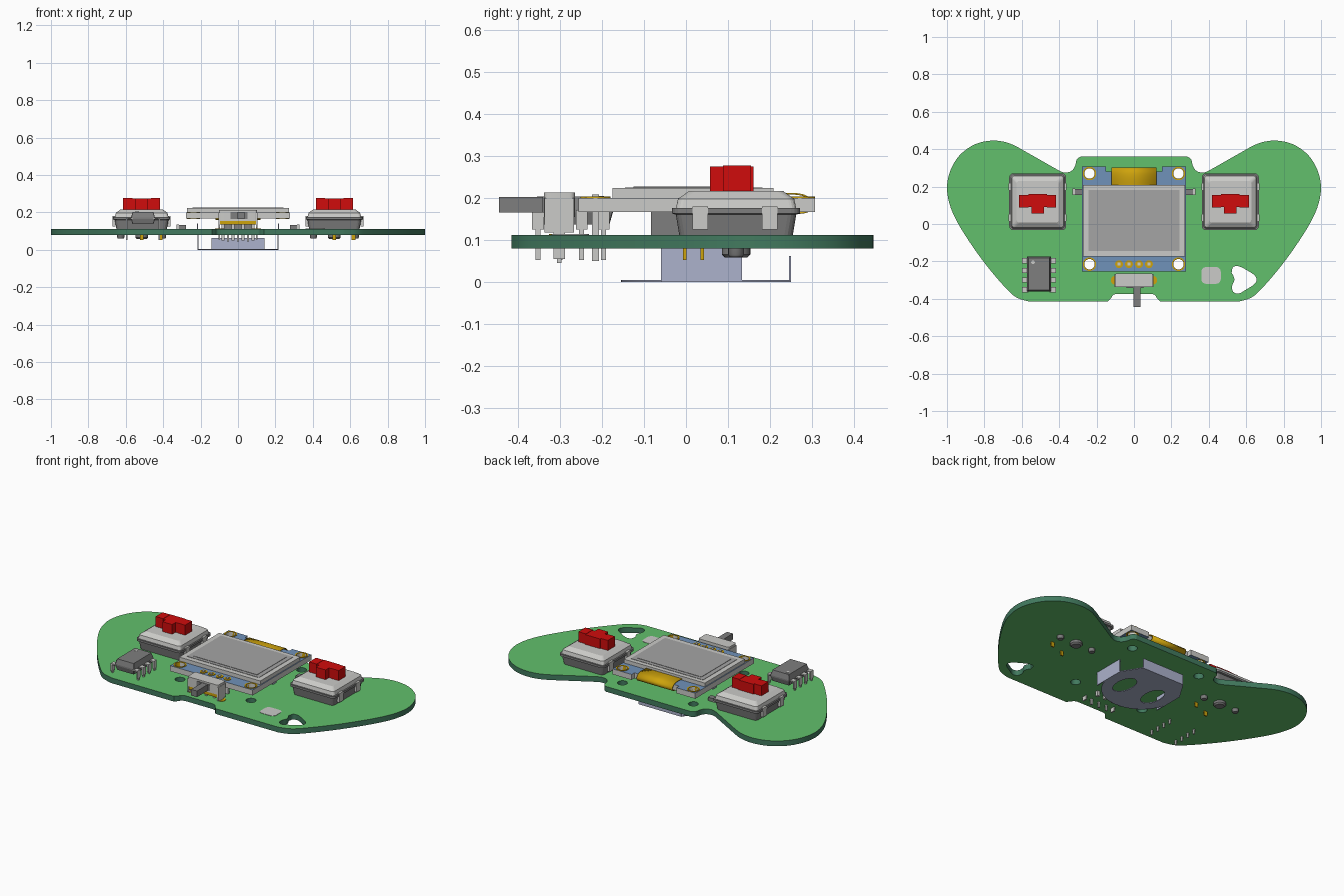
import bpy, bmesh, math
from mathutils import Vector

if "Cube" in bpy.data.objects:
    bpy.data.objects.remove(bpy.data.objects["Cube"])

def mat(name, r, g, b):
    m = bpy.data.materials.new(name)
    lin = lambda c: ((c / 255 + 0.055) / 1.055) ** 2.4 if c > 10 else c / 255 / 12.92
    m.diffuse_color = (lin(r), lin(g), lin(b), 1)
    m.use_nodes = True
    m.node_tree.nodes["Principled BSDF"].inputs["Base Color"].default_value = m.diffuse_color
    return m

GREEN = mat("board green", 98, 192, 108)
EDGE = mat("board edge green", 66, 122, 95)
RED = mat("red", 208, 12, 12)
LIGHT = mat("light grey", 203, 203, 200)
DARK = mat("dark grey", 126, 126, 126)
BLUE = mat("module blue", 112, 146, 186)
GOLD = mat("gold", 206, 163, 12)
SCREEN = mat("screen grey", 165, 165, 165)
METAL = mat("clip metal", 172, 178, 204)

# ---------- helpers ----------
def add(name, bm, m, edge=None, smooth=False):
    bmesh.ops.recalc_face_normals(bm, faces=bm.faces)
    me = bpy.data.meshes.new(name)
    me.materials.append(m)
    if edge:                                   # second colour on the side walls
        me.materials.append(edge)
        for f in bm.faces:
            f.material_index = int(abs(f.normal.z) < 0.5)
    bm.to_mesh(me)
    bm.free()
    ob = bpy.data.objects.new(name, me)
    bpy.context.collection.objects.link(ob)
    if smooth:
        bpy.ops.object.select_all(action='DESELECT')
        ob.select_set(True)
        bpy.context.view_layer.objects.active = ob
        bpy.ops.object.shade_smooth_by_angle(angle=math.radians(35))
    return ob

def box(name, x0, x1, y0, y1, z0, z1, m):
    bm = bmesh.new()
    bmesh.ops.create_cube(bm, size=1)
    for v in bm.verts:
        v.co = ((x0 + x1) / 2 + v.co.x * (x1 - x0), (y0 + y1) / 2 + v.co.y * (y1 - y0),
                (z0 + z1) / 2 + v.co.z * (z1 - z0))
    return add(name, bm, m)

def circle(x, y, r, n=24, ry=None):
    return [(x + r * math.cos(2 * math.pi * i / n), y + (ry or r) * math.sin(2 * math.pi * i / n))
            for i in range(n)]

def rrect(x, y, hx, hy, r, n=4):
    pts = []
    for k, (sx, sy) in enumerate([(1, 1), (-1, 1), (-1, -1), (1, -1)]):
        for i in range(n + 1):
            a = math.pi / 2 * (k + i / n)
            pts.append((x + sx * (hx - r) + r * math.cos(a), y + sy * (hy - r) + r * math.sin(a)))
    return pts

def loft(name, loops, m, smooth=False):
    """Solid through stacked loops of (points, z)."""
    bm = bmesh.new()
    rings = [[bm.verts.new((px, py, z)) for px, py in pts] for pts, z in loops]
    for a, b in zip(rings, rings[1:]):
        for i in range(len(a)):
            j = (i + 1) % len(a)
            bm.faces.new((a[i], a[j], b[j], b[i]))
    bm.faces.new(rings[0][::-1])
    bm.faces.new(rings[-1])
    return add(name, bm, m, smooth=smooth)

def plate(name, outlines, z0, z1, m, edge=None):
    """Flat plate from an outline followed by hole outlines."""
    cu = bpy.data.curves.new(name, 'CURVE')
    cu.dimensions, cu.fill_mode, cu.extrude = '2D', 'BOTH', (z1 - z0) / 2
    for pts in outlines:
        sp = cu.splines.new('POLY')
        sp.points.add(len(pts) - 1)
        for p, (x, y) in zip(sp.points, pts):
            p.co = (x, y, 0, 1)
        sp.use_cyclic_u = True
    tmp = bpy.data.objects.new(name + "_curve", cu)
    bpy.context.collection.objects.link(tmp)
    bpy.context.view_layer.update()
    me = bpy.data.meshes.new_from_object(tmp.evaluated_get(bpy.context.evaluated_depsgraph_get()))
    bm = bmesh.new()
    bm.from_mesh(me)
    bpy.data.objects.remove(tmp)
    bpy.data.curves.remove(cu)
    bpy.data.meshes.remove(me)
    bmesh.ops.remove_doubles(bm, verts=bm.verts, dist=1e-5)
    bmesh.ops.translate(bm, verts=bm.verts, vec=(0, 0, (z0 + z1) / 2))
    return add(name, bm, m, edge, True)

def smooth_path(pts, n=4):
    """Catmull-Rom through an open list of points."""
    p = [Vector(q) for q in [pts[0]] + pts + [pts[-1]]]
    out = []
    for a, b, c, d in zip(p, p[1:], p[2:], p[3:]):
        for i in range(n):
            t = i / n
            v = 0.5 * (2 * b + (c - a) * t + (2 * a - 5 * b + 4 * c - d) * t * t
                       + (3 * b - a - 3 * c + d) * t ** 3)
            out.append((v.x, v.y))
    return out + [tuple(pts[-1])]

# ---------- main board ----------
half = [(0.28, 0.36)] + smooth_path([(0.285, 0.36), (0.306, 0.345), (0.315, 0.31), (0.335, 0.283), (0.37, 0.275),
        (0.40, 0.285)]) + smooth_path([(0.62, 0.41), (0.68, 0.436), (0.76, 0.446), (0.85, 0.426),
        (0.93, 0.37), (0.98, 0.29), (1.0, 0.2), (0.987, 0.11), (0.95, 0.02), (0.88, -0.095), (0.79, -0.22),
        (0.69, -0.338), (0.63, -0.392), (0.56, -0.415)]) + smooth_path([(0.14, -0.415), (0.122, -0.395),
        (0.112, -0.38), (0.09, -0.373)])
outline = half + [(-x, y) for x, y in reversed(half)]
corner = [(-0.238, 0.27), (0.238, 0.27), (-0.238, -0.215), (0.238, -0.215)]
tri = [(0.522, -0.26), (0.53, -0.23), (0.56, -0.226), (0.6, -0.245), (0.642, -0.272), (0.656, -0.298),
       (0.64, -0.325), (0.6, -0.35), (0.56, -0.372), (0.53, -0.362), (0.525, -0.33), (0.537, -0.295), (0.522, -0.26)]
holes = [circle(x, y, 0.028) for x, y in corner]
plate("circuit_board", [outline, smooth_path(tri)[:-1]] + holes, 0.08, 0.112, GREEN, EDGE)
plate("printed_patch", [rrect(0.412, -0.275, 0.052, 0.045, 0.025)], 0.112, 0.114, LIGHT)

# ---------- display module ----------
pcb = [(-0.277, -0.255), (0.277, -0.255), (0.277, 0.307), (0.15, 0.307), (0.15, 0.28),
       (-0.15, 0.28), (-0.15, 0.307), (-0.277, 0.307)]
plate("display_board", [pcb] + holes, 0.167, 0.2, BLUE, LIGHT)
box("display_glass", -0.272, 0.272, -0.175, 0.208, 0.2, 0.223, LIGHT)
box("display_screen", -0.242, 0.242, -0.145, 0.182, 0.221, 0.225, SCREEN)
box("display_active_area", -0.215, 0.215, -0.125, 0.16, 0.223, 0.227, SCREEN)
box("display_rear_block", -0.08, 0.08, -0.083, 0.05, 0.112, 0.167, DARK)
for i, (x, y) in enumerate(corner):
    plate(f"mount_ring_{i}", [circle(x, y, 0.036), circle(x, y, 0.028)], 0.166, 0.203, GOLD)
for i, x in enumerate((-0.08, -0.027, 0.027, 0.08)):
    loft(f"display_pad_{i}", [(circle(x, -0.215, 0.021, 16), 0.2), (circle(x, -0.215, 0.021, 16), 0.203)], GOLD)
    box(f"display_pin_{i}", x - 0.008, x + 0.008, -0.223, -0.207, 0.05, 0.208, LIGHT)

# ribbon folding round the display board
bm = bmesh.new()
path = smooth_path([(0.2, 0.208), (0.25, 0.212), (0.285, 0.206), (0.303, 0.185), (0.285, 0.164), (0.2, 0.16)])
rows = [[bm.verts.new((x, y, z)) for x in (-0.12, 0.12)] for y, z in path]
for a, b in zip(rows, rows[1:]):
    bm.faces.new((a[0], a[1], b[1], b[0]))
rib = add("display_ribbon", bm, GOLD, smooth=True)
rib.modifiers.new("thick", 'SOLIDIFY').thickness = 0.004

# ---------- key switches ----------
CY = 0.119
for side, cx in (("left", -0.515), ("right", 0.515)):
    R = lambda h, r: rrect(cx, CY, h, h, r)
    loft(side + "_switch_base", [(R(0.135, 0.02), 0.112), (R(0.143, 0.02), 0.16), (R(0.152, 0.022), 0.163),
                                 (R(0.152, 0.022), 0.176)], DARK)
    loft(side + "_switch_cover", [(R(0.143, 0.015), 0.176), (R(0.138, 0.015), 0.198), (R(0.112, 0.015), 0.216)], LIGHT)
    for s in (-1, 1):
        for j, dy in enumerate((-0.085, 0.08)):
            box(f"{side}_switch_clip_{s}_{j}", cx + s * 0.147 - 0.008, cx + s * 0.147 + 0.008,
                CY + dy - 0.018, CY + dy + 0.018, 0.125, 0.18, LIGHT)
        box(f"{side}_stem_block_{s}", cx + s * 0.074 - 0.025, cx + s * 0.074 + 0.025, 0.088, 0.154, 0.21, 0.277, RED)
        loft(f"{side}_switch_peg_{s}", [(circle(cx + s * 0.112, CY, 0.015, 16), 0.06),
                                        (circle(cx + s * 0.112, CY, 0.019, 16), 0.066),
                                        (circle(cx + s * 0.112, CY, 0.019, 16), 0.112)], DARK, True)
    box(side + "_stem_bridge", cx - 0.05, cx + 0.05, 0.09, 0.16, 0.21, 0.275, RED)
    box(side + "_stem_tab", cx - 0.033, cx + 0.033, 0.057, 0.092, 0.21, 0.275, RED)
    loft(side + "_switch_centre_peg", [(circle(cx, CY, 0.026), 0.058), (circle(cx, CY, 0.034), 0.066),
                                       (circle(cx, CY, 0.034), 0.112)], DARK, True)
    for j, (dx, dy) in enumerate(((0, -0.122), (0.102, -0.08))):
        box(f"{side}_switch_pin_{j}", cx + dx - 0.01, cx + dx + 0.01, CY + dy - 0.004, CY + dy + 0.004, 0.052, 0.112, GOLD)

# ---------- eight-legged chip ----------
C = lambda hx, hy: rrect(-0.508, -0.268, hx, hy, 0.002, 1)
loft("chip_body", [(C(0.056, 0.086), 0.137), (C(0.064, 0.094), 0.165), (C(0.064, 0.094), 0.173), (C(0.055, 0.086), 0.203)], DARK)
loft("chip_dot", [(circle(-0.54, -0.205, 0.01, 12), 0.202), (circle(-0.54, -0.205, 0.01, 12), 0.205)], LIGHT)
for s in (-1, 1):
    for i in range(4):
        y, x = -0.352 + 0.052 * i, -0.508 + s * 0.086
        box(f"chip_shoulder_{s}_{i}", min(x, x - s * 0.03), max(x, x - s * 0.03), y - 0.014, y + 0.014, 0.164, 0.171, LIGHT)
        box(f"chip_knee_{s}_{i}", x - 0.004, x + 0.004, y - 0.014, y + 0.014, 0.125, 0.171, LIGHT)
        box(f"chip_leg_{s}_{i}", x - 0.004, x + 0.004, y - 0.006, y + 0.006, 0.052, 0.125, LIGHT)

# ---------- slide switch ----------
plate("slide_switch_shell", [rrect(0, -0.301, 0.102, 0.037, 0.012)], 0.155, 0.213, LIGHT)
box("slide_switch_base", -0.098, 0.098, -0.334, -0.268, 0.135, 0.156, GOLD)
box("slide_switch_window", -0.04, 0.05, -0.341, -0.336, 0.165, 0.203, DARK)
box("slide_switch_handle", -0.003, 0.036, -0.445, -0.335, 0.165, 0.202, DARK)
for s in (-1, 1):
    box(f"slide_switch_end_{s}", s * 0.1 - 0.004, s * 0.1 + 0.004, -0.336, -0.266, 0.118, 0.2, LIGHT)
    box(f"slide_switch_tab_{s}", s * 0.1 - 0.004, s * 0.1 + 0.004, -0.315, -0.287, 0.055, 0.12, LIGHT)
    plate(f"slide_switch_pad_{s}", [circle(s * 0.1, -0.301, 0.024, 16)], 0.112, 0.114, GOLD)
for i in (-1, 0, 1):
    box(f"slide_switch_pin_{i}", i * 0.053 - 0.006, i * 0.053 + 0.006, -0.306, -0.296, 0.045, 0.136, LIGHT)

# ---------- small parts beside the display ----------
for s in (-1, 1):
    box(f"small_part_{s}", s * 0.302 - 0.024, s * 0.302 + 0.024, 0.156, 0.188, 0.112, 0.132, DARK)
    box(f"small_part_cap_{s}", s * 0.322 - 0.006, s * 0.322 + 0.006, 0.154, 0.19, 0.112, 0.134, LIGHT)

# ---------- battery clip under the board ----------
arc = [(0.215 * math.cos(a), 0.045 + 0.2 * math.sin(a)) for a in [math.pi + math.pi * i / 24 for i in range(25)]]
clip = arc + [(0.215, 0.135), (0.145, 0.248), (-0.145, 0.248), (-0.215, 0.135)]
plate("battery_clip_plate", [clip, circle(-0.1, 0.04, 0.05, 20, 0.085), circle(0.1, 0.04, 0.05, 20, 0.085)], 0, 0.005, METAL)
box("battery_clip_back", -0.142, 0.142, 0.245, 0.25, 0, 0.062, METAL)
for s in (-1, 1):
    box(f"battery_clip_wall_{s}", s * 0.213 - 0.003, s * 0.213 + 0.003, -0.06, 0.133, 0, 0.08, METAL)
    box(f"battery_clip_prong_{s}", s * 0.216 - 0.003, s * 0.216 + 0.003, 0.02, 0.055, 0.08, 0.14, METAL)
